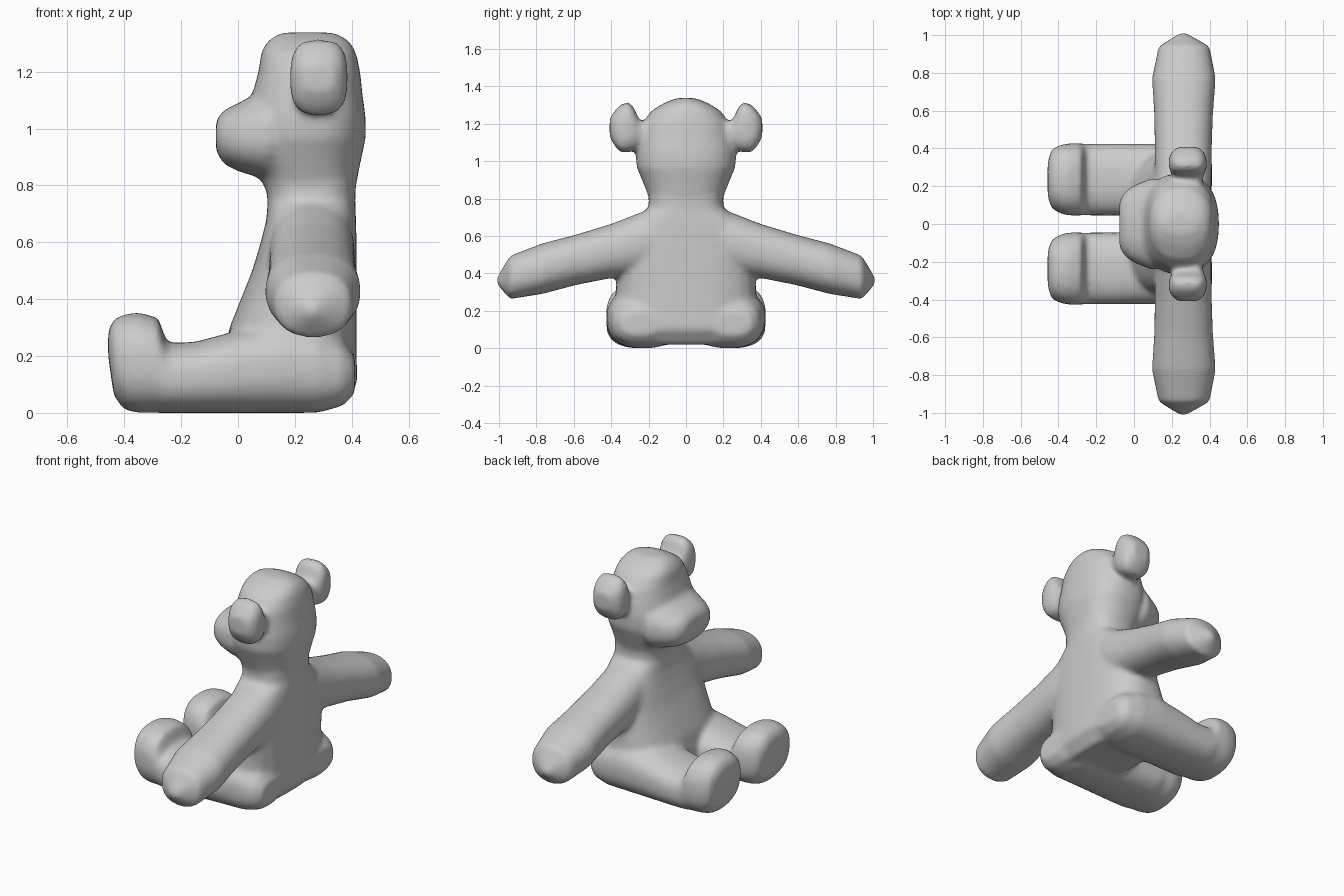
import bpy, bmesh
from math import cos, sin, tau

bm = bmesh.new()
SEG = 32


def loft(axis, rings, p, side=1):
    """Closed loft of superellipse rings (t, u0, u1, v0, v1) along an axis; side=-1 mirrors in y."""
    loops = []
    for t, u0, u1, v0, v1 in rings:
        loop = []
        for i in range(SEG):
            c, s = cos(tau * i / SEG), sin(tau * i / SEG)
            k = (abs(c) ** p + abs(s) ** p) ** (-1 / p)
            u = (u0 + u1) / 2 + (u1 - u0) / 2 * c * k
            v = (v0 + v1) / 2 + (v1 - v0) / 2 * s * k
            x, y, z = {'x': (t, u, v), 'y': (u, t, v), 'z': (u, v, t)}[axis]
            loop.append(bm.verts.new((x, y * side, z)))
        loops.append(loop)
    faces = [bm.faces.new(loops[0]), bm.faces.new(loops[-1])]
    for a, b in zip(loops, loops[1:]):
        for i in range(SEG):
            j = (i + 1) % SEG
            faces.append(bm.faces.new((a[i], a[j], b[j], b[i])))
    bmesh.ops.recalc_face_normals(bm, faces=faces)


def centred(rows):
    """Expand (t, u0, u1, half_width) into rings symmetric in y."""
    return [(t, u0, u1, -h, h) for t, u0, u1, h in rows]


# torso and neck
loft('z', centred([
    (.02, .02, .36, .33), (.10, -.05, .42, .40), (.20, -.05, .417, .385),
    (.30, -.03, .417, .375), (.40, .01, .417, .37), (.50, .05, .417, .37),
    (.60, .08, .417, .36), (.68, .10, .415, .30), (.75, .105, .412, .20),
    (.90, .08, .42, .195)]), 2.7)

# skull
loft('z', centred([
    (.80, .09, .415, .195), (.90, .05, .435, .235), (.97, .04, .45, .265),
    (1.05, .04, .448, .268), (1.12, .05, .438, .255), (1.20, .072, .43, .235),
    (1.27, .082, .415, .185), (1.31, .105, .39, .12), (1.338, .15, .34, .05)]), 2.4)

# muzzle
loft('x', [(-.078, -.12, .12, .92, 1.03), (-.05, -.17, .17, .875, 1.065),
           (0, -.205, .205, .85, 1.09), (.10, -.245, .245, .82, 1.14),
           (.25, -.20, .20, .85, 1.15)], 2.4)

for side in (1, -1):
    # arm
    loft('y', [(.10, .12, .40, .42, .74), (.22, .11, .41, .40, .735),
               (.40, .11, .412, .375, .665), (.58, .107, .418, .34, .61),
               (.77, .095, .433, .29, .56), (.94, .13, .40, .263, .495),
               (1.01, .24, .28, .34, .38)], 2.3, side)
    # leg with upturned foot
    loft('x', [(-.457, .14, .33, .20, .29), (-.437, .085, .395, .06, .33),
               (-.40, .06, .415, .01, .347), (-.35, .045, .427, 0, .353),
               (-.28, .045, .427, 0, .335), (-.25, .045, .425, 0, .245),
               (-.15, .045, .425, 0, .25), (0, .045, .425, 0, .29),
               (.15, .03, .425, 0, .32), (.28, .04, .415, 0, .30),
               (.37, .09, .39, .025, .25), (.412, .15, .35, .07, .20)], 2.5, side)
    # ear
    loft('y', [(.18, .22, .36, 1.10, 1.20), (.25, .21, .365, 1.08, 1.22),
               (.28, .19, .38, 1.055, 1.29), (.31, .183, .387, 1.048, 1.318),
               (.35, .183, .383, 1.048, 1.302), (.38, .198, .372, 1.08, 1.27),
               (.408, .23, .34, 1.13, 1.23)], 3, side)

mesh = bpy.data.meshes.new("teddy_bear")
bm.to_mesh(mesh)
bm.free()
bear = bpy.data.objects.new("teddy_bear", mesh)
bpy.context.collection.objects.link(bear)

# fuse the parts into one soft skin
fuse = bear.modifiers.new("fuse", 'REMESH')
fuse.mode = 'VOXEL'
fuse.voxel_size = .014
fuse.use_smooth_shade = True
soften = bear.modifiers.new("soften", 'SMOOTH')
soften.factor = .5
soften.iterations = 12
